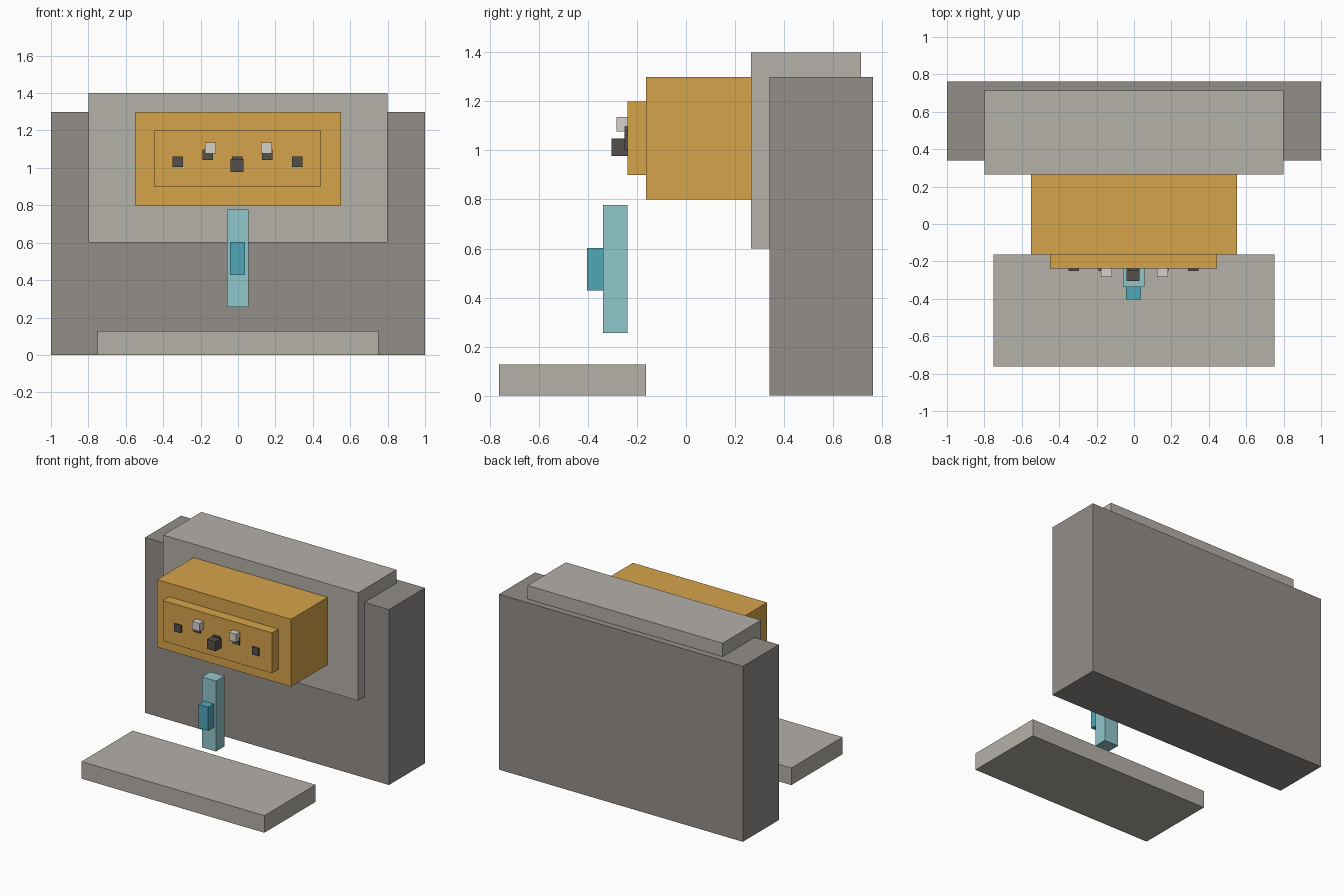
import bpy
import bmesh
from mathutils import Matrix, Vector

if "Cube" in bpy.data.objects:
    bpy.data.objects.remove(bpy.data.objects["Cube"])


def material(name, r, g, b):
    m = bpy.data.materials.new(name)
    m.diffuse_color = (r, g, b, 1)
    m.use_nodes = True
    m.node_tree.nodes["Principled BSDF"].inputs["Base Color"].default_value = m.diffuse_color
    return m


DARK_STONE = material("dark_stone", 0.29, 0.27, 0.25)
STONE = material("stone", 0.46, 0.44, 0.40)
AMBER = material("amber", 0.67, 0.37, 0.07)
PALE_TEAL = material("pale_teal", 0.28, 0.57, 0.60)
TEAL = material("teal", 0.08, 0.39, 0.48)
CHARCOAL = material("charcoal", 0.09, 0.08, 0.07)
IVORY = material("ivory", 0.67, 0.65, 0.60)


def box(name, x, y, z, mat):
    """Axis-aligned box from (min, max) pairs."""
    lo, hi = (Vector(v) for v in zip(x, y, z))
    bm = bmesh.new()
    bmesh.ops.create_cube(bm, size=1, matrix=Matrix.Diagonal((*(hi - lo), 1)))
    mesh = bpy.data.meshes.new(name)
    bm.to_mesh(mesh)
    bm.free()
    mesh.materials.append(mat)
    obj = bpy.data.objects.new(name, mesh)
    obj.location = (lo + hi) / 2
    bpy.context.collection.objects.link(obj)
    return obj


# Rear wall, raised panel and front slab
box("rear_wall", (-1, 1), (0.34, 0.762), (0, 1.3), DARK_STONE)
box("raised_panel", (-0.8, 0.8), (0.265, 0.713), (0.6, 1.4), STONE)
box("front_slab", (-0.75, 0.75), (-0.762, -0.163), (0, 0.127), STONE)

# Head block with its face plate
box("head_block", (-0.55, 0.55), (-0.163, 0.265), (0.8, 1.3), AMBER)
box("face_plate", (-0.45, 0.445), (-0.238, -0.163), (0.9, 1.2), AMBER)

# Floating post and grip
box("post", (-0.06, 0.056), (-0.338, -0.238), (0.255, 0.777), PALE_TEAL)
box("grip", (-0.042, 0.038), (-0.403, -0.338), (0.428, 0.603), TEAL)

# Row of dark studs along the face plate
for i, (cx, cz) in enumerate([(-0.322, 1.032), (-0.163, 1.071), (-0.003, 1.032),
                              (0.157, 1.071), (0.317, 1.032)]):
    box(f"stud_{i + 1}", (cx - 0.028, cx + 0.028), (-0.25, -0.2),
        (cz - 0.028, cz + 0.028), CHARCOAL)

# Centre knob and the two pale pegs
box("centre_knob", (-0.04, 0.03), (-0.304, -0.238), (0.977, 1.048), CHARCOAL)
for side, cx in (("left", -0.147), ("right", 0.153)):
    box(f"{side}_peg", (cx - 0.03, cx + 0.03), (-0.284, -0.238),
        (1.077, 1.137), IVORY)
